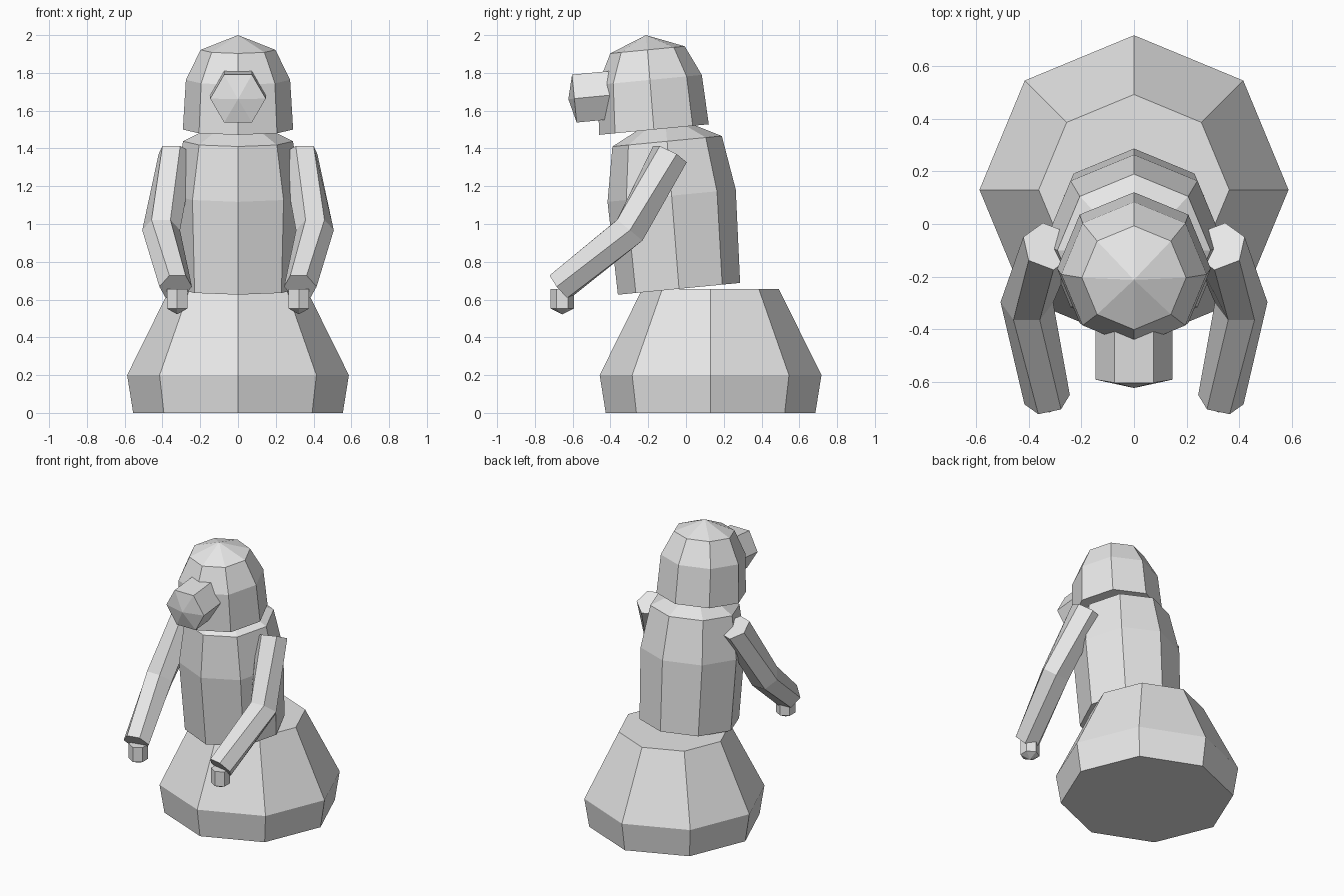
import bpy, bmesh, math
from mathutils import Vector

if "Cube" in bpy.data.objects:
    bpy.data.objects.remove(bpy.data.objects["Cube"])

grey = bpy.data.materials.new("plain_grey")
grey.diffuse_color = (0.8, 0.8, 0.8, 1)
grey.use_nodes = True
grey.node_tree.nodes["Principled BSDF"].inputs["Base Color"].default_value = grey.diffuse_color

X, Y, Z = Vector((1, 0, 0)), Vector((0, 1, 0)), Vector((0, 0, 1))
LEAN = math.radians(5.5)                                   # forward lean of body, head and nose
BACK = Vector((0, math.cos(LEAN), math.sin(LEAN)))         # leaning "back" axis
UP = Vector((0, -math.sin(LEAN), math.cos(LEAN)))          # leaning "up" axis


def loft(name, sides, rings, tip=None):
    """Flat-faced skin through rings (centre, radius, u, v); last ring ends flat or in a tip."""
    bm = bmesh.new()
    loops = []
    for c, r, u, v in rings:
        loops.append([bm.verts.new(Vector(c) + r * (u * math.cos(a) + v * math.sin(a)))
                      for a in (2 * math.pi * k / sides for k in range(sides))])
    for lo, hi in zip(loops, loops[1:]):
        for k in range(sides):
            j = (k + 1) % sides
            bm.faces.new((lo[k], lo[j], hi[j], hi[k]))
    bm.faces.new(loops[0][::-1])
    if tip:
        t = bm.verts.new(tip)
        for k in range(sides):
            bm.faces.new((loops[-1][k], loops[-1][(k + 1) % sides], t))
    else:
        bm.faces.new(loops[-1])
    bmesh.ops.recalc_face_normals(bm, faces=bm.faces)
    me = bpy.data.meshes.new(name)
    bm.to_mesh(me)
    bm.free()
    me.materials.append(grey)
    ob = bpy.data.objects.new(name, me)
    bpy.context.collection.objects.link(ob)
    return ob


# wide flared base
loft("base", 8, [((0, 0.13, z), r, X, Y) for z, r in
                 ((0, 0.555), (0.2, 0.587), (0.655, 0.362))])

# leaning torso
loft("torso", 8, [((0, y, z), r, X, BACK) for y, z, r in
                  ((-0.037, 0.657, 0.325), (-0.076, 1.15, 0.341),
                   (-0.1, 1.438, 0.291), (-0.107, 1.515, 0.14))])

# domed head
loft("head", 8, [((0, y, z), r, X, BACK) for y, z, r in
                 ((-0.17, 1.5, 0.292), (-0.191, 1.763, 0.276), (-0.204, 1.922, 0.198))],
     tip=(0, -0.212, 2.0))

# snout with shallow pointed front
loft("snout", 6, [((0, -0.37, 1.685), 0.147, X, UP), ((0, -0.591, 1.664), 0.147, X, UP)],
     tip=(0, -0.623, 1.661))

# bent arms and small hands, mirrored left and right
for side, s in (("right", 1), ("left", -1)):
    path = [Vector((s * x, y, z)) for x, y, z in
            ((0.326, -0.085, 1.37), (0.407, -0.298, 0.967), (0.33, -0.667, 0.668))]
    d1 = (path[1] - path[0]).normalized()
    d2 = (path[2] - path[1]).normalized()
    rings = []
    for c, r, d in zip(path, (0.101, 0.1, 0.088), (d1, (d1 + d2).normalized(), d2)):
        u = d.cross(Z).normalized()
        rings.append((c, r, u, u.cross(d)))
    loft(side + "_arm", 6, rings)
    loft(side + "_hand", 6, [((s * 0.322, -0.655, z), 0.062, Y, X) for z in (0.655, 0.552)],
         tip=(s * 0.322, -0.655, 0.522))
